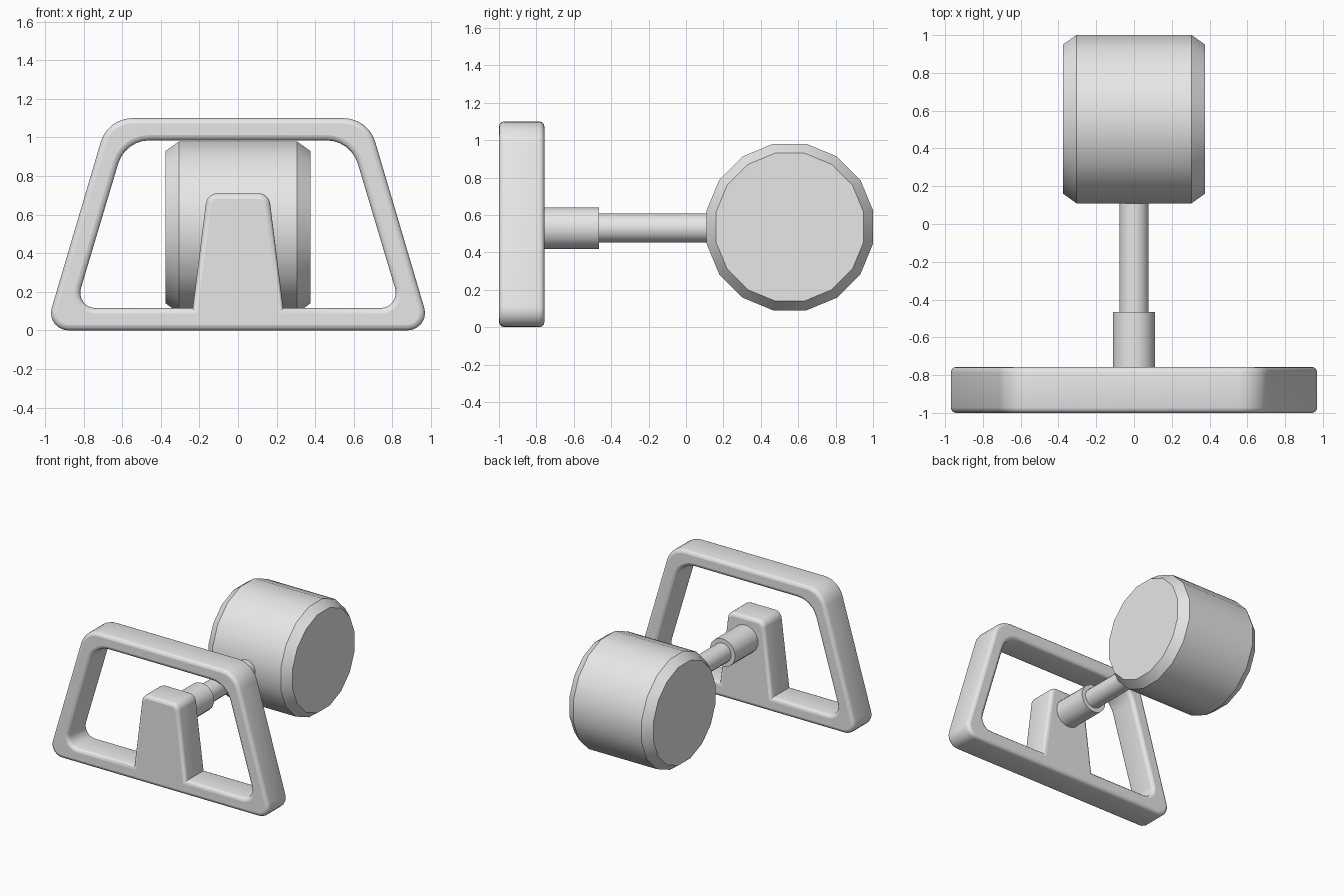
import bpy, bmesh, math
from mathutils import Vector, Matrix

cube = bpy.data.objects.get("Cube")
if cube:
    bpy.data.objects.remove(cube, do_unlink=True)

# Single grey material
grey = bpy.data.materials.new("light grey")
grey.use_nodes = True
colour = (0.8, 0.8, 0.8, 1)
grey.diffuse_color = colour
grey.node_tree.nodes["Principled BSDF"].inputs["Base Color"].default_value = colour


def finish(bm, name):
    bmesh.ops.recalc_face_normals(bm, faces=bm.faces)
    mesh = bpy.data.meshes.new(name)
    bm.to_mesh(mesh)
    bm.free()
    mesh.materials.append(grey)
    obj = bpy.data.objects.new(name, mesh)
    bpy.context.collection.objects.link(obj)
    bpy.ops.object.select_all(action='DESELECT')
    obj.select_set(True)
    bpy.context.view_layer.objects.active = obj
    bpy.ops.object.shade_smooth_by_angle(angle=math.radians(32))
    return obj


def rounded(corners, steps=6):
    """Closed 2D path with a circular fillet at each (x, z, radius) corner."""
    path = []
    for i, (x, z, r) in enumerate(corners):
        p = Vector((x, z))
        if r == 0:
            path.append(p)
            continue
        a = (Vector(corners[i - 1][:2]) - p).normalized()
        b = (Vector(corners[(i + 1) % len(corners)][:2]) - p).normalized()
        half = a.angle(b) / 2
        centre = p + (a + b).normalized() * r / math.sin(half)
        start = p + a * r / math.tan(half) - centre
        end = p + b * r / math.tan(half) - centre
        turn = math.atan2(start.x * end.y - start.y * end.x, start.dot(end))
        for k in range(steps + 1):
            path.append(centre + Matrix.Rotation(turn * k / steps, 2) @ start)
    return path


def inset(path, d):
    """Move a closed path to its left by d, with mitred corners."""
    result = []
    for i, p in enumerate(path):
        a = (p - path[i - 1]).normalized()
        b = (path[(i + 1) % len(path)] - p).normalized()
        na, nb = Vector((-a.y, a.x)), Vector((-b.y, b.x))
        result.append(p + (na + nb) * d / (1 + na.dot(nb)))
    return result


# Frame outline, and its opening wrapped around the central post
outer = rounded([(-1.0, 0, 0.09), (1.0, 0, 0.09), (0.675, 1.1, 0.17), (-0.675, 1.1, 0.17)])
opening = rounded([(-0.845, 0.115, 0.08), (-0.585, 0.985, 0.17),
                   (0.585, 0.985, 0.17), (0.845, 0.115, 0.08),
                   (0.235, 0.115, 0), (0.16, 0.71, 0.06),
                   (-0.16, 0.71, 0.06), (-0.235, 0.115, 0)])

# Rounded edge layers from front to back as (y, inset)
front, back, bevel, segments = -1.0, -0.757, 0.028, 3
arc = [math.pi / 2 * k / segments for k in range(segments + 1)]
layers = [(front + bevel * (1 - math.cos(t)), bevel * (1 - math.sin(t))) for t in arc]
layers += [(front + back - y, d) for y, d in reversed(layers)]

bm = bmesh.new()
caps = ([], [])
for path in (outer, opening):
    rings = [[bm.verts.new((p.x, y, p.y)) for p in inset(path, d)] for y, d in layers]
    n = len(path)
    for lower, upper in zip(rings, rings[1:]):
        for i in range(n):
            j = (i + 1) % n
            bm.faces.new((lower[i], lower[j], upper[j], upper[i]))
    for cap, ring in zip(caps, (rings[0], rings[-1])):
        cap += [bm.edges.get((ring[i - 1], ring[i])) for i in range(n)]
for cap in caps:
    bmesh.ops.triangle_fill(bm, edges=cap, use_beauty=True)
frame = finish(bm, "frame_with_post")
for face in frame.data.polygons:
    if abs(face.normal.y) > 0.999:
        face.use_smooth = False


def turned(name, profile, axis, centre, sides=16):
    """Closed solid of revolution from (position, radius) pairs along an axis."""
    bm = bmesh.new()
    rings = []
    for along, radius in profile:
        ring = []
        for k in range(sides):
            t = math.tau * (k + 0.5) / sides
            u, v = radius * math.cos(t), radius * math.sin(t)
            co = (along, u, v) if axis == 'X' else (u, along, v)
            ring.append(bm.verts.new(Vector(co) + Vector(centre)))
        rings.append(ring)
    for lower, upper in zip(rings, rings[1:]):
        for i in range(sides):
            bm.faces.new((lower[i - 1], lower[i], upper[i], upper[i - 1]))
    bm.faces.new(rings[0])
    bm.faces.new(rings[-1])
    return finish(bm, name)


# Socket and rod running back from the post
turned("socket", [(-0.79, 0.113), (-0.465, 0.113)], 'Y', (0, 0, 0.53))
turned("rod", [(-0.52, 0.078), (0.16, 0.078)], 'Y', (0, 0, 0.53))

# Chamfered drum across the end of the rod
turned("drum", [(-0.375, 0.403), (-0.305, 0.454), (0.305, 0.454), (0.375, 0.403)],
       'X', (0, 0.555, 0.535))
